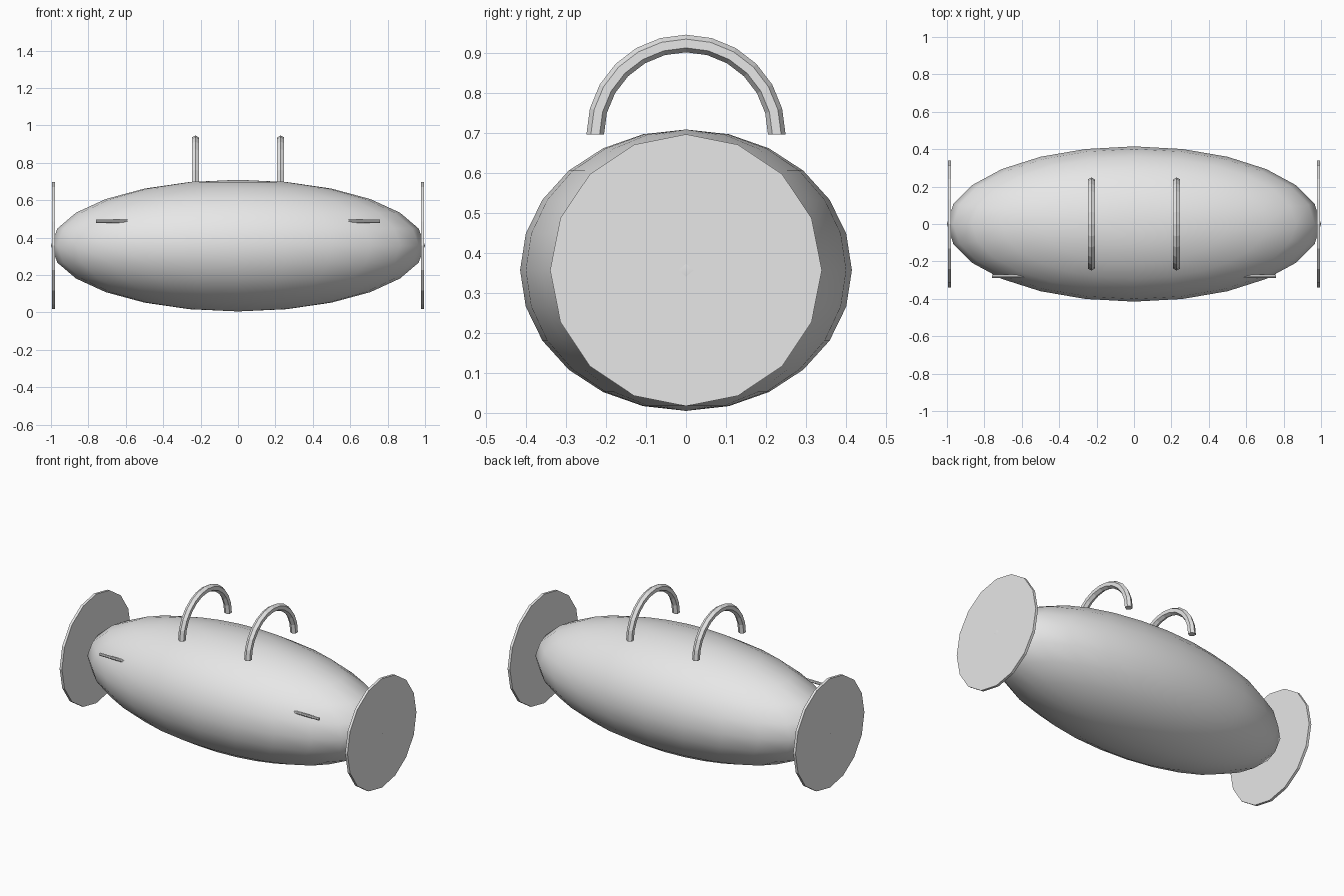
import bpy
import bmesh
from math import pi, sin, cos
from mathutils import Matrix

default = bpy.data.objects.get("Cube")
if default:
    bpy.data.objects.remove(default, do_unlink=True)

grey = bpy.data.materials.new("light_grey")
grey.use_nodes = True
grey.diffuse_color = (0.8, 0.8, 0.8, 1)
grey.node_tree.nodes["Principled BSDF"].inputs["Base Color"].default_value = grey.diffuse_color

CENTRE_Z = 0.357


def make_object(name, bm, smooth=False):
    """Turn a bmesh into a named grey object."""
    bmesh.ops.recalc_face_normals(bm, faces=bm.faces)
    for face in bm.faces:
        face.smooth = smooth
    mesh = bpy.data.meshes.new(name)
    bm.to_mesh(mesh)
    bm.free()
    mesh.materials.append(grey)
    obj = bpy.data.objects.new(name, mesh)
    bpy.context.collection.objects.link(obj)
    return obj


def x_cylinder(name, sides, radius, length, location):
    """Capped cylinder lying along x."""
    bm = bmesh.new()
    bmesh.ops.create_cone(
        bm, cap_ends=True, segments=sides, radius1=radius, radius2=radius, depth=length,
        matrix=Matrix.Translation(location) @ Matrix.Rotation(pi / 2, 4, 'Y'))
    return make_object(name, bm)


def arch(name, x, z, major, minor, steps=12, sides=6):
    """Half ring standing in the yz plane."""
    bm = bmesh.new()
    rings = []
    for i in range(steps + 1):
        a = pi * i / steps
        ring = []
        for j in range(sides):
            b = 2 * pi * j / sides
            r = major + minor * cos(b)
            ring.append(bm.verts.new((x + minor * sin(b), r * cos(a), z + r * sin(a))))
        rings.append(ring)
    for r0, r1 in zip(rings, rings[1:]):
        for j in range(sides):
            k = (j + 1) % sides
            bm.faces.new((r0[j], r0[k], r1[k], r1[j]))
    bm.faces.new(rings[0])
    bm.faces.new(rings[-1])
    return make_object(name, bm)


# Stretched round body
bm = bmesh.new()
bmesh.ops.create_uvsphere(
    bm, u_segments=24, v_segments=12, radius=1,
    matrix=Matrix.Translation((0, 0, CENTRE_Z)) @ Matrix.Diagonal((1, 0.415, 0.352, 1)))
make_object("body", bm, smooth=True)

# Paired end discs, carry handles and side pins
for side, s in (("left", 1), ("right", -1)):
    x_cylinder(side + "_end_disc", 16, 0.34, 0.016, (s * 0.986, 0, CENTRE_Z))
    arch(side + "_handle", s * 0.228, 0.697, 0.227, 0.022)
    x_cylinder(side + "_side_pin", 8, 0.009, 0.22, (s * 0.648, -0.28, 0.488))
